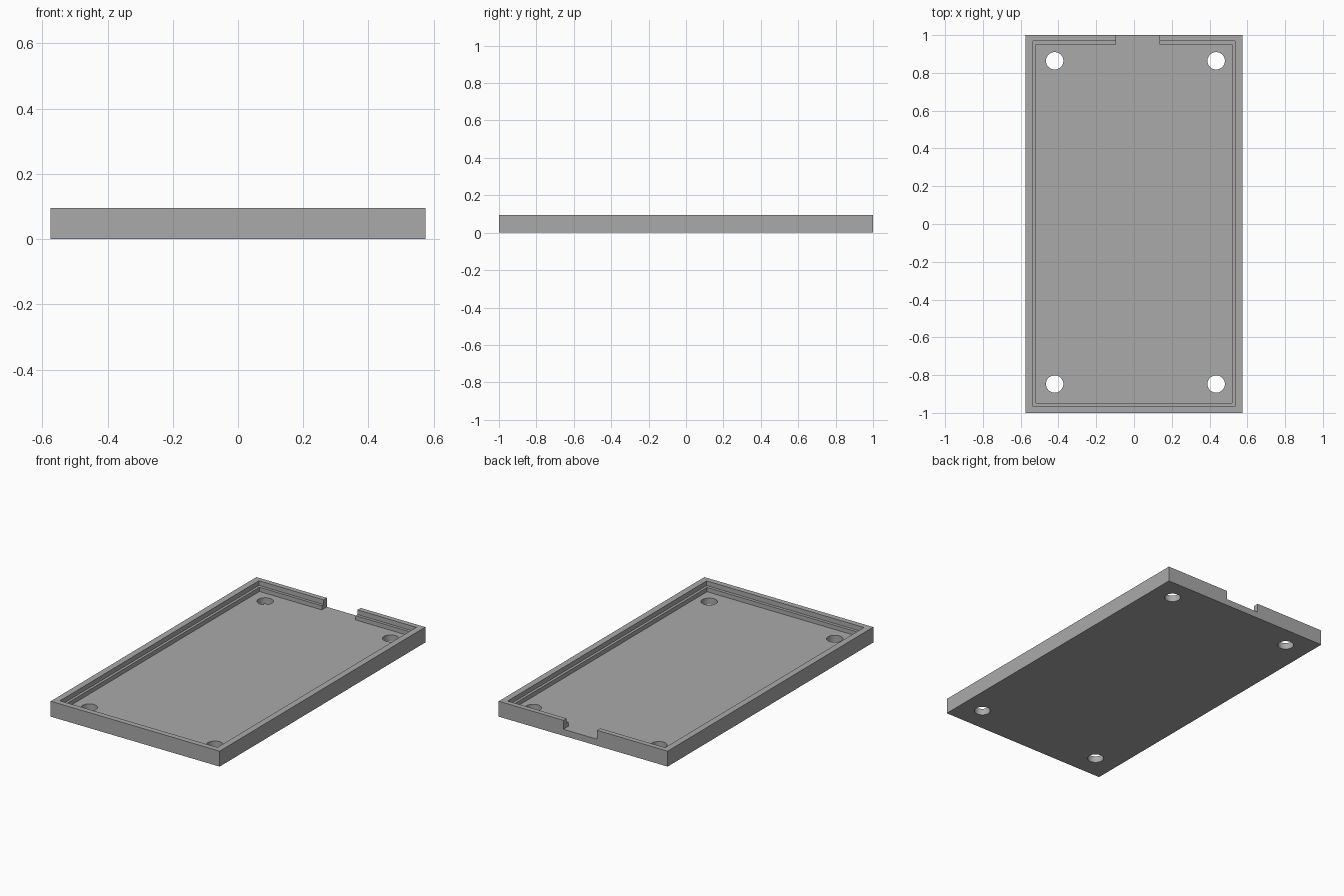
import bpy, bmesh, math

if "Cube" in bpy.data.objects:
    bpy.data.objects.remove(bpy.data.objects["Cube"])

grey = bpy.data.materials.new("plain grey")
grey.use_nodes = True
COLOUR = (0.4, 0.4, 0.4, 1)
grey.diffuse_color = COLOUR
grey.node_tree.nodes["Principled BSDF"].inputs["Base Color"].default_value = COLOUR

HALF_X, HEIGHT, FLOOR = 0.575, 0.095, 0.04


def finish(bm, name):
    mesh = bpy.data.meshes.new(name)
    bm.to_mesh(mesh)
    bm.free()
    mesh.materials.append(grey)
    obj = bpy.data.objects.new(name, mesh)
    bpy.context.collection.objects.link(obj)
    return obj


def box(name, x0, x1, y0, y1, z0, z1):
    bm = bmesh.new()
    bmesh.ops.create_cube(bm, size=1)
    for v in bm.verts:
        v.co = (x1 if v.co.x > 0 else x0, y1 if v.co.y > 0 else y0, z1 if v.co.z > 0 else z0)
    return finish(bm, name)


def cut(target, cutter):
    cutter.hide_render = True
    cutter.display_type = 'WIRE'
    mod = target.modifiers.new(cutter.name, 'BOOLEAN')
    mod.operation, mod.solver, mod.object = 'DIFFERENCE', 'EXACT', cutter
    bpy.context.view_layer.objects.active = target
    bpy.ops.object.modifier_apply(modifier=mod.name)
    bpy.data.objects.remove(cutter)


# Tray block, hollowed in two steps to leave a ledge inside the rim
tray = box("tray", -HALF_X, HALF_X, -1, 1, 0, HEIGHT)
cut(tray, box("upper_pocket", -0.536, 0.536, -0.966, 0.969, 0.066, 0.2))
cut(tray, box("lower_pocket", -0.52, 0.52, -0.947, 0.951, FLOOR, 0.2))

# Cable notch through the back wall
cut(tray, box("notch", -0.095, 0.135, 0.9, 1.1, FLOOR, 0.2))

# Four screw holes near the corners
for x in (-0.42, 0.435):
    for y in (-0.847, 0.864):
        bm = bmesh.new()
        bmesh.ops.create_cone(bm, cap_ends=True, segments=48, radius1=0.046, radius2=0.046, depth=0.4)
        bmesh.ops.translate(bm, verts=bm.verts, vec=(x, y, 0))
        cut(tray, finish(bm, "screw_hole"))

# Smooth hole walls, sharp box edges
bpy.ops.object.select_all(action='DESELECT')
tray.select_set(True)
bpy.context.view_layer.objects.active = tray
bpy.ops.object.shade_smooth_by_angle(angle=math.radians(30))
